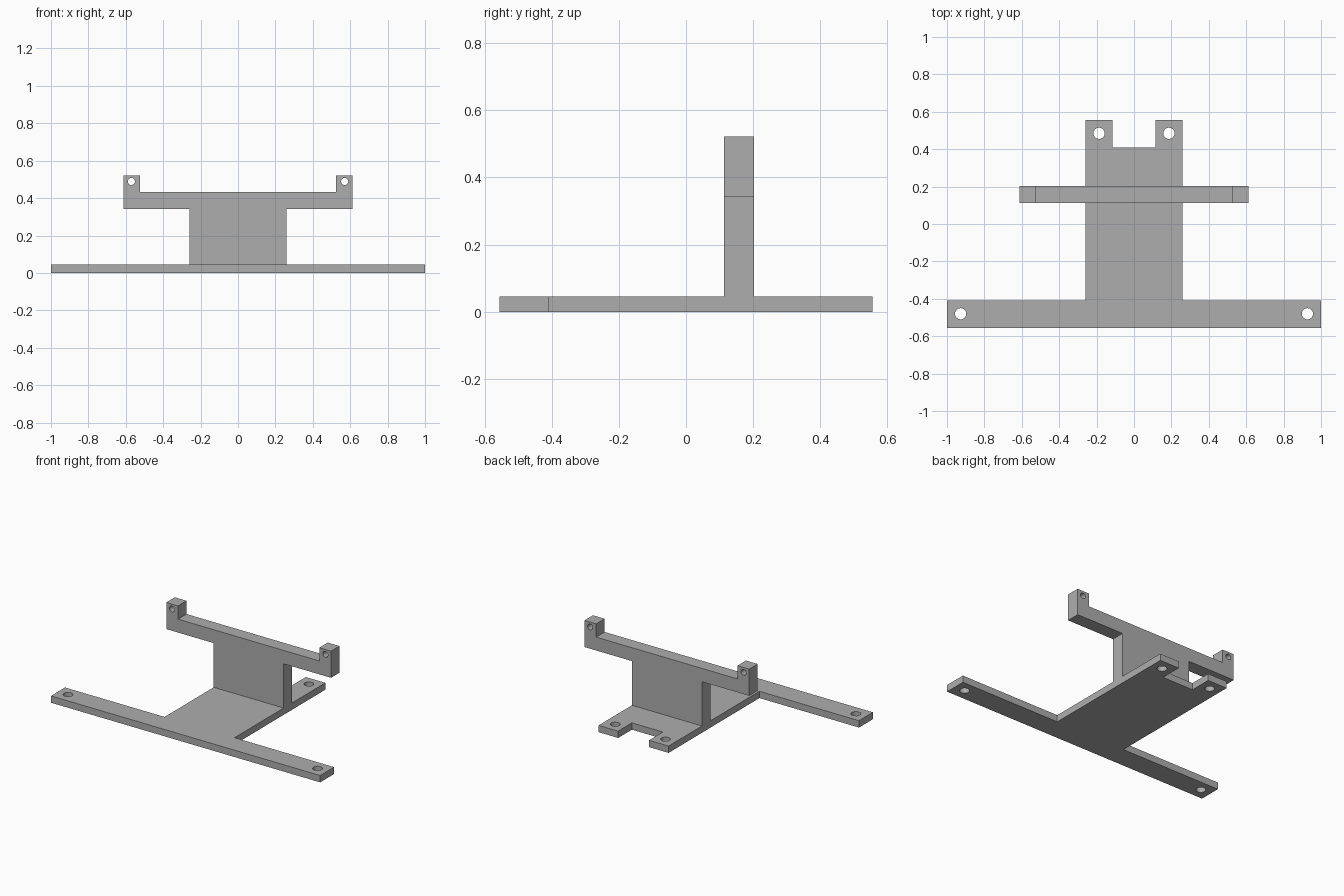
import bpy
import math
from mathutils import Matrix

cube = bpy.data.objects.get("Cube")
if cube:
    bpy.data.objects.remove(cube, do_unlink=True)

# Single grey material
GREY = (0.42, 0.42, 0.42, 1.0)
grey = bpy.data.materials.new("plain_grey")
grey.use_nodes = True
grey.diffuse_color = GREY
grey.node_tree.nodes["Principled BSDF"].inputs["Base Color"].default_value = GREY


def circle(cx, cy, r, n=32):
    return [(cx + r * math.cos(math.tau * i / n), cy + r * math.sin(math.tau * i / n))
            for i in range(n)]


def mirrored(half):
    """Close a right-hand outline with its left-hand mirror."""
    return half + [(-x, y) for x, y in reversed(half)]


def plate(name, half_outline, holes, thickness, matrix):
    """Extrude a mirrored outline, pierced by mirrored pairs of round holes."""
    curve = bpy.data.curves.new(name + "_profile", "CURVE")
    curve.dimensions = "2D"
    curve.fill_mode = "BOTH"
    curve.extrude = thickness / 2
    loops = [mirrored(half_outline)]
    for x, y, r in holes:
        loops += [circle(side * x, y, r) for side in (1, -1)]
    for loop in loops:
        spline = curve.splines.new("POLY")
        spline.points.add(len(loop) - 1)
        for point, (x, y) in zip(spline.points, loop):
            point.co = (x, y, 0, 1)
        spline.use_cyclic_u = True
    obj = bpy.data.objects.new(name, curve)
    bpy.context.collection.objects.link(obj)
    bpy.ops.object.select_all(action="DESELECT")
    obj.select_set(True)
    bpy.context.view_layer.objects.active = obj
    bpy.ops.object.convert(target="MESH")
    obj = bpy.context.object
    obj.name = name

    # Weld the caps to the walls and place the part
    bpy.ops.object.mode_set(mode="EDIT")
    bpy.ops.mesh.select_all(action="SELECT")
    bpy.ops.mesh.remove_doubles(threshold=0.0001)
    bpy.ops.mesh.normals_make_consistent(inside=False)
    bpy.ops.object.mode_set(mode="OBJECT")
    obj.data.transform(matrix)
    obj.data.materials.clear()
    obj.data.materials.append(grey)
    bpy.ops.object.shade_smooth_by_angle(angle=math.radians(30))
    return obj


BASE_H = 0.046
WALL_Y, WALL_T = 0.158, 0.09

# Base: wide front bar, central plate and two rear tabs
plate("base_plate",
      [(1, -0.556), (1, -0.408), (0.26, -0.408), (0.26, 0.556),
       (0.115, 0.556), (0.115, 0.41)],
      [(0.927, -0.48, 0.03), (0.187, 0.485, 0.03)],
      BASE_H, Matrix.Translation((0, 0, BASE_H / 2)))

# Upright wall with side arms and raised lugs
plate("upright_bracket",
      [(0.26, BASE_H), (0.26, 0.343), (0.612, 0.343), (0.612, 0.522),
       (0.525, 0.522), (0.525, 0.433)],
      [(0.57, 0.489, 0.019)],
      WALL_T,
      Matrix.Translation((0, WALL_Y, 0)) @ Matrix.Rotation(math.pi / 2, 4, "X"))
